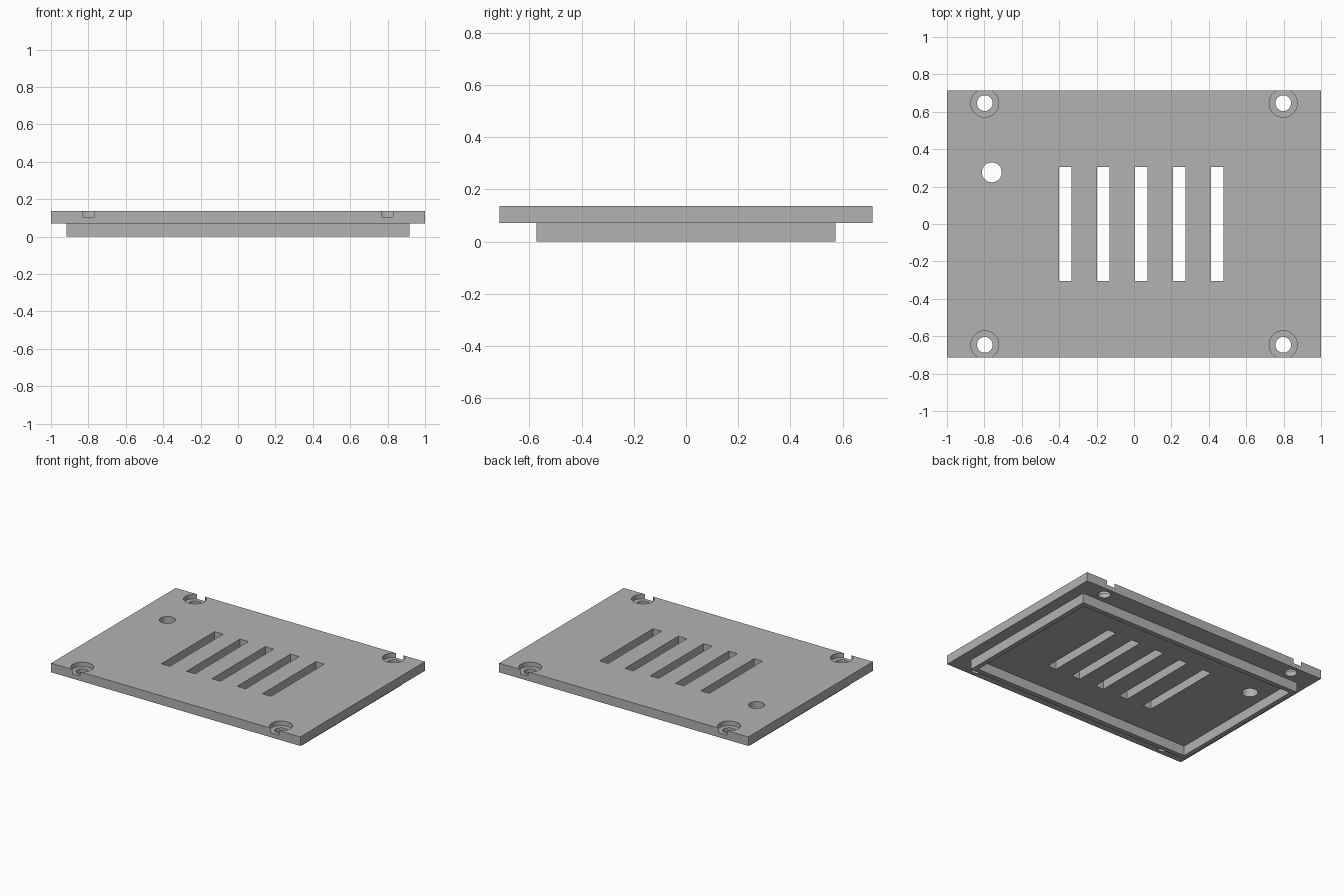
import bpy

PLATE_X, PLATE_Y = 1.0, 0.714        # half sizes of the plate
RIM_X, RIM_Y, WALL = 0.916, 0.573, 0.035
BASE, TOP = 0.071, 0.137             # underside and top of the plate
SINK = 0.104                         # floor of the screw recesses

cube = bpy.data.objects.get("Cube")
if cube:
    bpy.data.objects.remove(cube, do_unlink=True)

grey = bpy.data.materials.new("plain grey")
grey.use_nodes = True
colour = (0.45, 0.45, 0.45, 1)
grey.diffuse_color = colour
grey.node_tree.nodes["Principled BSDF"].inputs["Base Color"].default_value = colour


def box(name, x, y, half_x, half_y, z0, z1):
    bpy.ops.mesh.primitive_cube_add(size=2, location=(x, y, (z0 + z1) / 2))
    obj = bpy.context.object
    obj.name = name
    obj.scale = (half_x, half_y, (z1 - z0) / 2)
    bpy.ops.object.transform_apply(location=True, rotation=False, scale=True)
    obj.data.materials.append(grey)
    return obj


def drill(name, x, y, radius, z0, z1):
    bpy.ops.mesh.primitive_cylinder_add(vertices=48, radius=radius, depth=z1 - z0,
                                        location=(x, y, (z0 + z1) / 2))
    obj = bpy.context.object
    obj.name = name
    obj.data.materials.append(grey)
    return obj


def cut(target, cutter):
    cutter.hide_render = True
    mod = target.modifiers.new("cut", "BOOLEAN")
    mod.operation = "DIFFERENCE"
    mod.solver = "EXACT"
    mod.object = cutter
    bpy.context.view_layer.objects.active = target
    bpy.ops.object.modifier_apply(modifier=mod.name)
    bpy.data.objects.remove(cutter, do_unlink=True)


# Cover plate with vent slots
plate = box("cover_plate", 0, 0, PLATE_X, PLATE_Y, BASE, TOP)
for i in range(5):
    cut(plate, box("slot_cutter", -0.367 + i * 0.203, 0, 0.034, 0.306, 0, 0.3))

# Counterbored screw holes, whose recesses break through the long edges
for x in (-0.798, 0.798):
    for y in (-0.646, 0.646):
        cut(plate, drill("recess_cutter", x, y, 0.075, SINK, 0.3))
        cut(plate, drill("screw_cutter", x, y, 0.042, 0, 0.3))

# Single indicator hole
cut(plate, drill("indicator_cutter", -0.76, 0.276, 0.053, 0, 0.3))

# Locating rim under the plate
rim = box("locating_rim", 0, 0, RIM_X, RIM_Y, 0, BASE)
cut(rim, box("rim_cutter", 0, 0, RIM_X - WALL, RIM_Y - WALL, -0.1, 0.3))

# Crisp edges, smooth hole walls
for obj in (plate, rim):
    bpy.ops.object.select_all(action="DESELECT")
    obj.select_set(True)
    bpy.context.view_layer.objects.active = obj
    bpy.ops.object.shade_smooth_by_angle(angle=0.5)
